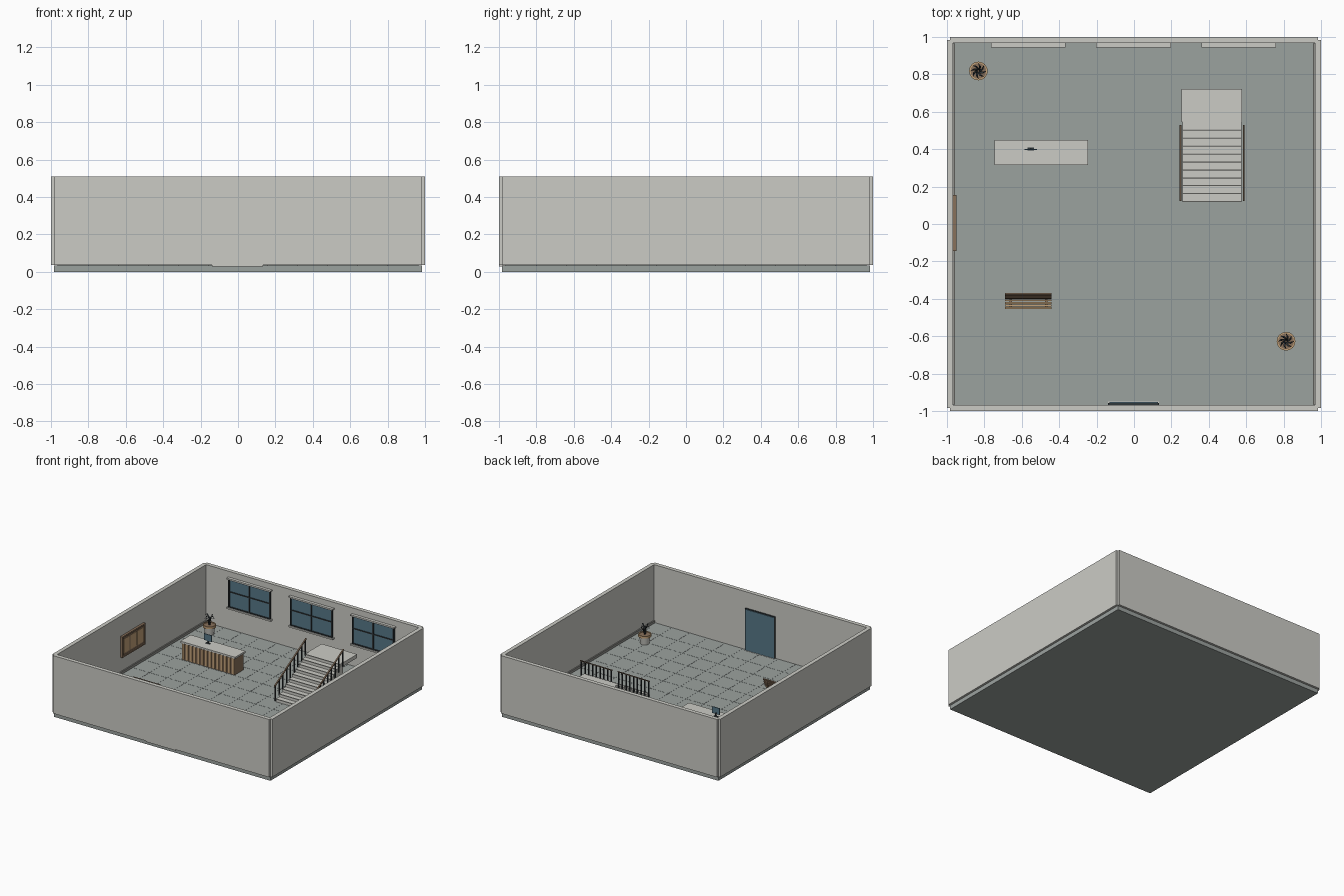
import bpy, bmesh, math
from mathutils import Vector, Matrix

if "Cube" in bpy.data.objects:
    bpy.data.objects.remove(bpy.data.objects["Cube"])


def mat(name, r, g, b):
    m = bpy.data.materials.new(name)
    m.diffuse_color = (r, g, b, 1)
    m.use_nodes = True
    m.node_tree.nodes["Principled BSDF"].inputs["Base Color"].default_value = m.diffuse_color
    return m


WALL = mat("warm_white", 0.60, 0.60, 0.56)
FLOOR = mat("grey_tile", 0.33, 0.36, 0.345)
TRIM = mat("mid_grey", 0.28, 0.28, 0.26)
BROWN = mat("brown_wood", 0.25, 0.165, 0.105)
TAN = mat("tan_wood", 0.55, 0.36, 0.19)
GLASS = mat("blue_glass", 0.095, 0.185, 0.245)
DARK = mat("dark_metal", 0.03, 0.038, 0.042)


def finish(name, bm, material):
    bmesh.ops.recalc_face_normals(bm, faces=bm.faces)
    me = bpy.data.meshes.new(name)
    bm.to_mesh(me)
    bm.free()
    me.materials.append(material)
    ob = bpy.data.objects.new(name, me)
    bpy.context.collection.objects.link(ob)
    return ob


def boxes(name, material, items):
    """One object from boxes given as (x0, x1, y0, y1, z0, z1)."""
    bm = bmesh.new()
    for x0, x1, y0, y1, z0, z1 in items:
        m = Matrix.Translation(((x0 + x1) / 2, (y0 + y1) / 2, (z0 + z1) / 2))
        m = m @ Matrix.Diagonal((x1 - x0, y1 - y0, z1 - z0, 1))
        bmesh.ops.create_cube(bm, size=1, matrix=m)
    return finish(name, bm, material)


def prism_x(name, material, profile, spans):
    """Extrude a (y, z) outline along x over each span."""
    bm = bmesh.new()
    for x0, x1 in spans:
        f = bm.faces.new([bm.verts.new((x0, y, z)) for y, z in profile])
        ext = bmesh.ops.extrude_face_region(bm, geom=[f])["geom"]
        vs = [g for g in ext if isinstance(g, bmesh.types.BMVert)]
        bmesh.ops.translate(bm, verts=vs, vec=(x1 - x0, 0, 0))
    return finish(name, bm, material)


def lathe(name, material, profile, x, y, n=16):
    """Spin an (r, z) outline around a vertical axis."""
    bm = bmesh.new()
    rings = [[bm.verts.new((x + r * math.cos(2 * math.pi * i / n),
                            y + r * math.sin(2 * math.pi * i / n), z))
              for i in range(n)] for r, z in profile]
    for a, b in zip(rings, rings[1:]):
        for i in range(n):
            j = (i + 1) % n
            bm.faces.new((a[i], a[j], b[j], b[i]))
    bm.faces.new(rings[0])
    bm.faces.new(rings[-1])
    ob = finish(name, bm, material)
    for p in ob.data.polygons:
        p.use_smooth = len(p.vertices) == 4 and abs(p.normal.z) < 0.7
    return ob


F = 0.035  # floor level

# Room shell: slab, tiles, walls with notched corners, skirting
boxes("floor_slab", FLOOR, [(-0.983, 0.983, -0.983, 0.983, 0, F - 0.001)])
N = 12
S = 1.93 / N
boxes("floor_tiles", FLOOR, [(-0.965 + i * S + 0.001, -0.965 + (i + 1) * S - 0.001,
                              -0.965 + j * S + 0.001, -0.965 + (j + 1) * S - 0.001, F - 0.002, F)
                             for i in range(N) for j in range(N)])
for name, s in (("front", -1), ("back", 1)):
    y0, y1 = sorted((s, s * 0.967))
    boxes(name + "_wall", WALL, [(-0.983, 0.983, y0, y1, F, 0.51)])
for name, s in (("left", -1), ("right", 1)):
    x0, x1 = sorted((s, s * 0.967))
    boxes(name + "_wall", WALL, [(x0, x1, -0.983, 0.983, F, 0.51)])
    x0, x1 = sorted((s * 0.967, s * 0.957))
    boxes(name + "_skirting", TRIM, [(x0, x1, -0.965, 0.965, F, 0.055)])

# Entrance door and threshold
boxes("door_frame", DARK, [(-0.138, 0.134, -0.967, -0.957, F, 0.378)])
boxes("door_panel", GLASS, [(-0.132, 0.128, -0.958, -0.952, F + 0.003, 0.373)])
boxes("door_threshold", WALL, [(-0.138, 0.134, -1.0, -0.95, F - 0.007, F + 0.002)])

# Three windows on the back wall
for k, cx in enumerate((-0.565, -0.002, 0.56)):
    n = "window_%d_" % (k + 1)
    w = 0.185
    boxes(n + "glass", GLASS, [(cx - w, cx + w, 0.957, 0.967, 0.225, 0.45)])
    bars = [(x - 0.005, x + 0.005, 0.95, 0.967, 0.22, 0.455) for x in (cx - w, cx, cx + w)]
    bars += [(cx - w, cx + w, 0.951, 0.967, z - 0.004, z + 0.004) for z in (0.226, 0.35, 0.449)]
    boxes(n + "frame", DARK, bars)
    boxes(n + "sill_and_header", WALL, [(cx - 0.2, cx + 0.2, 0.943, 0.967, 0.21, 0.222),
                                        (cx - 0.2, cx + 0.2, 0.943, 0.967, 0.453, 0.463)])

# Notice board on the left wall
boxes("board_frame", BROWN, [(-0.967, -0.948, a, b, c, d) for a, b, c, d in (
    (-0.145, 0.155, 0.172, 0.184), (-0.145, 0.155, 0.333, 0.345),
    (-0.145, -0.133, 0.184, 0.333), (0.143, 0.155, 0.184, 0.333))])
boxes("board_backing", BROWN, [(-0.967, -0.956, -0.133, 0.143, 0.184, 0.333)])
boxes("board_notices", TAN, [(-0.956, -0.953, 0.005 + t - 0.038, 0.005 + t + 0.038, 0.2, 0.317)
                             for t in (-0.088, 0, 0.088)])

# Reception desk with slatted front
boxes("desk_body", BROWN, [(-0.735, -0.26, 0.328, 0.44, F, 0.175)])
boxes("desk_top", WALL, [(-0.745, -0.247, 0.315, 0.45, 0.175, 0.19)])
boxes("desk_slats", TAN, [(x, x + 0.018, 0.32, 0.328, F + 0.008, 0.172)
                          for x in (-0.732 + i * 0.0348 for i in range(14))])

# Desk monitor
boxes("monitor_stand", DARK, [(-0.57, -0.535, 0.392, 0.408, 0.19, 0.194),
                              (-0.556, -0.548, 0.398, 0.404, 0.19, 0.225)])
boxes("monitor_screen", GLASS, [(-0.586, -0.519, 0.395, 0.401, 0.212, 0.265)])

# Staircase: solid steps, nosings and a raised landing
RUN, RISE, Y0 = 0.0425, 0.0245, 0.12
boxes("stair_steps", WALL, [(0.26, 0.575, Y0 + i * RUN, Y0 + (i + 1) * RUN, F, F + (i + 1) * RISE)
                            for i in range(10)])
boxes("stair_nosings", TRIM, [(0.26, 0.575, Y0 + i * RUN - 0.003, Y0 + i * RUN + 0.003,
                               F + (i + 1) * RISE - 0.005, F + (i + 1) * RISE + 0.001)
                              for i in range(10)])
boxes("stair_landing", WALL, [(0.255, 0.577, 0.545, 0.722, 0.25, 0.28)])

# Sloped handrails with balusters
SLOPE = RISE / RUN


def rail_z(y):
    return 0.163 + (y - Y0) * SLOPE


RAIL = [(0.122, rail_z(0.122) - 0.01), (0.53, rail_z(0.53) - 0.01),
        (0.53, rail_z(0.53)), (0.122, rail_z(0.122))]
for name, x in (("left", 0.248), ("right", 0.587)):
    prism_x(name + "_handrail", BROWN, RAIL, [(x - 0.005, x + 0.005)])
    posts = [Y0 + 0.012 + i * 0.0485 for i in range(9)]
    boxes(name + "_balusters", DARK, [(x - 0.004, x + 0.004, y - 0.004, y + 0.004,
                                       max(F, rail_z(y) - 0.135), rail_z(y) - 0.005) for y in posts])

# Slatted bench with reclined back
boxes("bench_seat", TAN, [(-0.69, -0.44, y, y + 0.01, 0.095, 0.105)
                          for y in (-0.455, -0.441, -0.427, -0.413)])
for k, t in enumerate((0.15, 0.48, 0.81)):
    y, z = -0.405 + 0.026 * t, 0.105 + 0.07 * t
    prism_x("bench_back_slat_%d" % (k + 1), BROWN,
            [(y, z), (y + 0.006, z + 0.017), (y + 0.014, z + 0.014), (y + 0.008, z - 0.003)],
            [(-0.69, -0.44)])
legs = []
for x in (-0.665, -0.475):
    legs += [(x, x + 0.012, -0.452, -0.44, F, 0.095), (x, x + 0.012, -0.4, -0.388, F, 0.095),
             (x, x + 0.012, -0.452, -0.388, 0.085, 0.095)]
boxes("bench_legs", BROWN, legs)
prism_x("bench_back_posts", BROWN, [(-0.397, 0.09), (-0.385, 0.09), (-0.372, 0.175), (-0.38, 0.175)],
        [(-0.665, -0.653), (-0.475, -0.463)])

# Potted plants: tapered pot, wooden rim, soil and arching leaves
for name, px, py in (("back", -0.832, 0.818), ("front", 0.813, -0.627)):
    lathe(name + "_pot", WALL, [(0.034, F), (0.043, 0.1)], px, py)
    lathe(name + "_pot_rim", TAN, [(0.05, 0.095), (0.05, 0.113), (0.042, 0.113), (0.042, 0.106)], px, py)
    lathe(name + "_soil", BROWN, [(0.042, 0.1), (0.042, 0.108)], px, py)
    bm = bmesh.new()
    for i in range(8):
        a = i * math.pi / 4
        top = 0.165 + 0.025 * (i % 2)
        rows = []
        for r, z, w, turn in ((0.004, 0.106, 0.003, 0), (0.014, top - 0.025, 0.005, 0.2),
                              (0.028, top, 0.006, 0.5), (0.042, top - 0.012, 0.001, 0.8)):
            d = Vector((math.cos(a + turn), math.sin(a + turn), 0))
            side = Vector((-d.y, d.x, 0)) * w
            c = Vector((px, py, z)) + d * r
            rows.append((bm.verts.new(c - side), bm.verts.new(c + side)))
        for p, q in zip(rows, rows[1:]):
            bm.faces.new((p[0], p[1], q[1], q[0]))
    finish(name + "_plant_leaves", bm, DARK)
